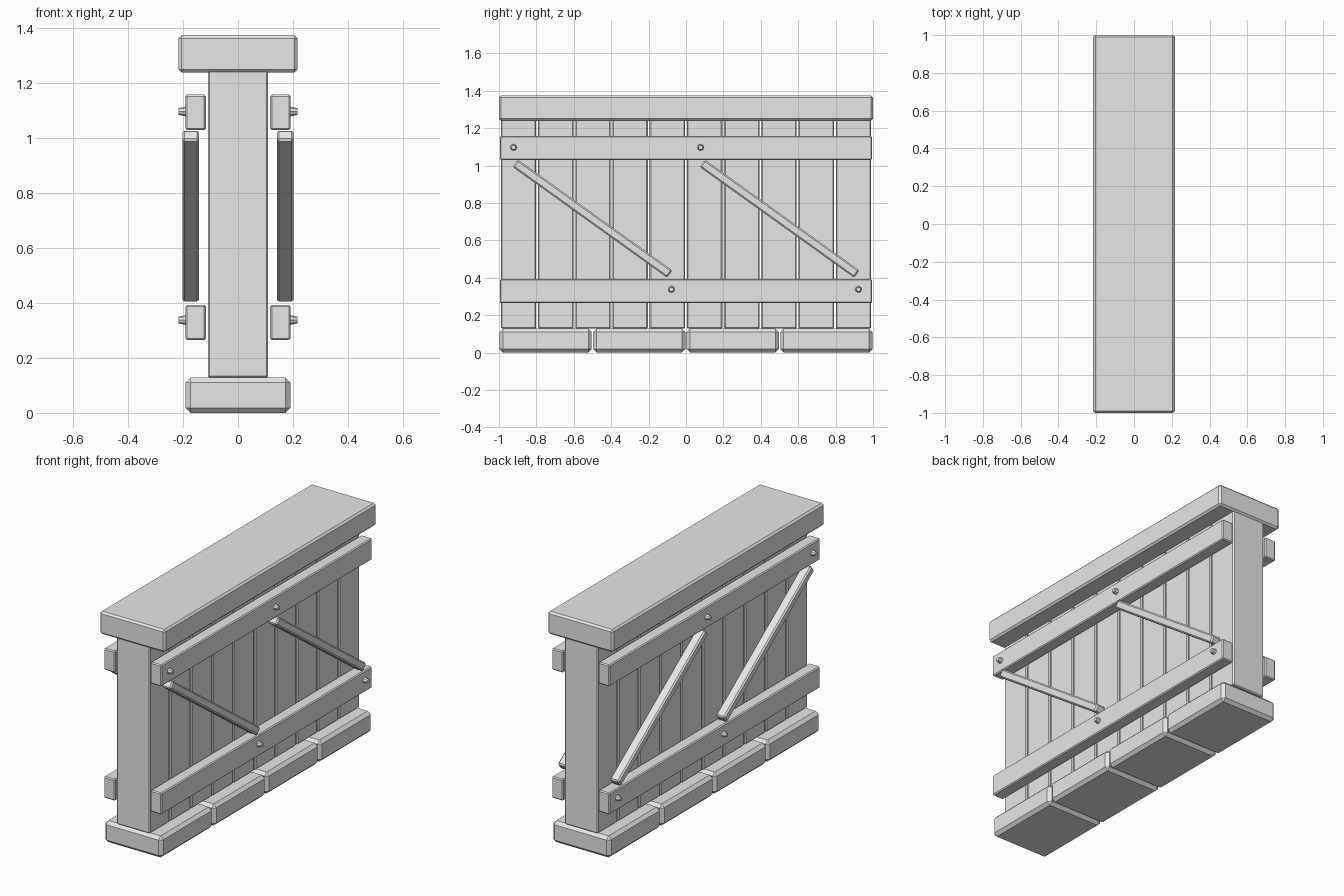
import bpy
import math

cube = bpy.data.objects.get("Cube")
if cube:
    bpy.data.objects.remove(cube, do_unlink=True)

GREY = (0.8, 0.8, 0.8, 1.0)
grey = bpy.data.materials.new("plain grey")
grey.use_nodes = True
grey.diffuse_color = GREY
for node in grey.node_tree.nodes:
    if node.type == 'BSDF_PRINCIPLED':
        node.inputs["Base Color"].default_value = GREY


def board(name, center, size, chamfer, tilt=0.0):
    """Chamfered box, optionally tilted about x."""
    bpy.ops.mesh.primitive_cube_add(size=1, location=center)
    obj = bpy.context.object
    obj.name = name
    for v in obj.data.vertices:
        v.co = [c * s for c, s in zip(v.co, size)]
    obj.rotation_euler.x = tilt
    bevel = obj.modifiers.new("chamfer", 'BEVEL')
    bevel.width = chamfer
    bevel.segments = 1
    obj.data.materials.append(grey)
    return obj


def bolt(name, side, y, z):
    """Tapered bolt head pointing outward from a rail."""
    bpy.ops.mesh.primitive_cone_add(
        vertices=8, radius1=0.02, radius2=0.012, depth=0.036,
        location=(side * 0.198, y, z), rotation=(0, side * math.pi / 2, 0))
    obj = bpy.context.object
    obj.name = name
    obj.data.materials.append(grey)


# Cap beam
board("cap_beam", (0, 0, 1.307), (0.432, 2.0, 0.135), 0.011)

# Foundation blocks
for i in range(4):
    board(f"base_block_{i + 1}", (0, (i - 1.5) * 0.5, 0.064),
          (0.382, 0.492, 0.128), 0.018)

# Upright planks
for i in range(10):
    board(f"upright_plank_{i + 1}", (0, (i - 4.5) * 0.199, 0.688),
          (0.22, 0.189, 1.12), 0.006)

# Rails, braces and bolts on both sides
RAIL_TOP, RAIL_LOW = 1.094, 0.329
RUN, DROP = 0.826, 0.592
for side, label in ((1, "left"), (-1, "right")):
    for z, level in ((RAIL_TOP, "upper"), (RAIL_LOW, "lower")):
        board(f"{level}_rail_{label}", (side * 0.154, 0, z),
              (0.074, 1.99, 0.128), 0.006)
    for y, place in ((-0.5, "front"), (0.5, "back")):
        board(f"{place}_brace_{label}", (side * 0.172, y, 0.716),
              (0.06, math.hypot(RUN, DROP), 0.048), 0.008,
              math.atan2(-DROP, RUN))
        bolt(f"{place}_upper_bolt_{label}", side, y - 0.422, 1.097)
        bolt(f"{place}_lower_bolt_{label}", side, y + 0.422, 0.338)
